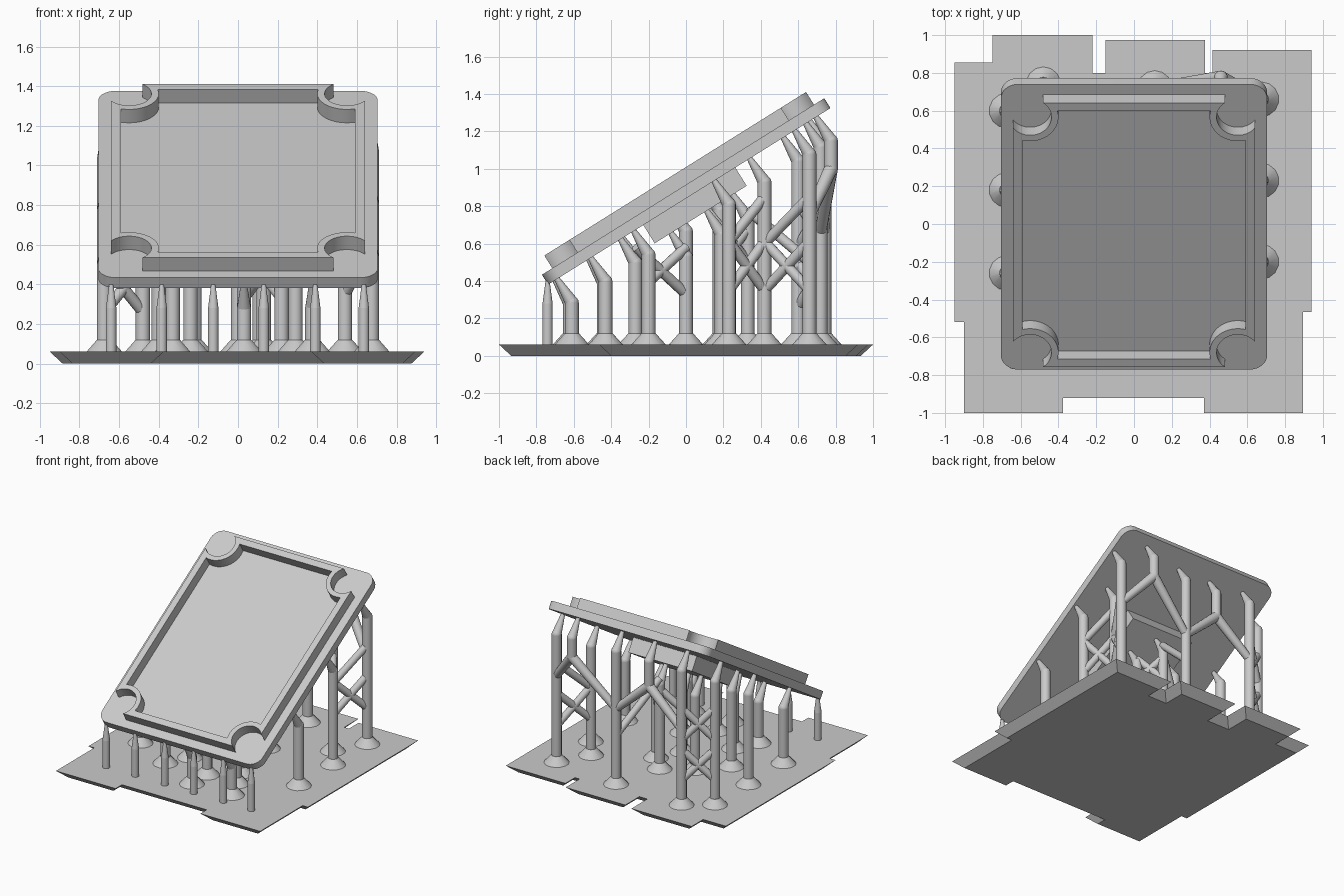
import bpy, bmesh
from math import pi, asin, sin, cos, radians
from mathutils import Matrix, Vector

if "Cube" in bpy.data.objects:
    bpy.data.objects.remove(bpy.data.objects["Cube"])

grey = bpy.data.materials.new("light_grey")
grey.use_nodes = True
COLOUR = (0.59, 0.59, 0.59, 1)
grey.diffuse_color = COLOUR
grey.node_tree.nodes["Principled BSDF"].inputs["Base Color"].default_value = COLOUR

TILT = radians(32)
PANEL = Matrix.Translation((0, 0.0175, 0.8525)) @ Matrix.Rotation(TILT, 4, 'X')
RAFT_TOP = 0.06


def finish(name, bm, matrix=None):
    """Turn a bmesh into a named, shaded object."""
    bmesh.ops.recalc_face_normals(bm, faces=bm.faces)
    mesh = bpy.data.meshes.new(name)
    bm.to_mesh(mesh)
    bm.free()
    mesh.materials.append(grey)
    ob = bpy.data.objects.new(name, mesh)
    bpy.context.collection.objects.link(ob)
    if matrix:
        ob.matrix_world = matrix
    bpy.ops.object.select_all(action='DESELECT')
    ob.select_set(True)
    bpy.context.view_layer.objects.active = ob
    bpy.ops.object.shade_smooth_by_angle(angle=radians(35))


def ring(bm, loop, z):
    return [bm.verts.new((x, y, z)) for x, y in loop]


def skin(bm, a, b):
    for i in range(len(a)):
        j = (i + 1) % len(a)
        bm.faces.new((a[i], a[j], b[j], b[i]))


def prism(name, low, high, z0, z1, matrix=None):
    bm = bmesh.new()
    a, b = ring(bm, low, z0), ring(bm, high, z1)
    skin(bm, a, b)
    bm.faces.new(a)
    bm.faces.new(b)
    finish(name, bm, matrix)


def mirror_quadrant(pts):
    """Repeat a corner, listed counter-clockwise, in all four quadrants."""
    out = list(pts)
    out += [(-x, y) for x, y in reversed(pts)]
    out += [(-x, -y) for x, y in pts]
    out += [(x, -y) for x, y in reversed(pts)]
    return out


def arc(cx, cy, r, a0, a1, n):
    return [(cx + r * cos(a0 + (a1 - a0) * i / n), cy + r * sin(a0 + (a1 - a0) * i / n))
            for i in range(n + 1)]


# Panel plate with rounded corners
rounded = mirror_quadrant(arc(0.615, 0.8, 0.09, 0, pi / 2, 8))
prism("panel_plate", rounded, rounded, 0, 0.062, PANEL)


# Raised rim with scooped corners
def scooped(edge, radius):
    e = asin((0.09 - edge) / radius)
    return mirror_quadrant(arc(0.55, 0.735, radius, 1.5 * pi + e, pi - e, 20))


bm = bmesh.new()
outer, inner = scooped(0, 0.113), scooped(0.05, 0.15)
loops = [ring(bm, outer, 0.06), ring(bm, outer, 0.142),
         ring(bm, inner, 0.142), ring(bm, inner, 0.06)]
for i in range(4):
    skin(bm, loops[i], loops[(i + 1) % 4])
finish("panel_rim", bm, PANEL)

# Block on the back of the panel
BX, BV, BD = 0.28, 0.29, 0.115
block = mirror_quadrant([(BX, BV)])
prism("back_block", block, block, -BD, 0.002, PANEL)

# Raft: stepped outline, undercut all round
outline = [(-0.95, 0.855), (-0.95, -0.52), (-0.9, -0.52), (-0.9, -1), (-0.375, -1),
           (-0.375, -0.92), (0.37, -0.92), (0.37, -1), (0.895, -1), (0.895, -0.465),
           (0.94, -0.465), (0.94, 0.92), (0.415, 0.92), (0.415, 0.8), (0.375, 0.8),
           (0.375, 0.975), (-0.15, 0.975), (-0.15, 0.8), (-0.22, 0.8), (-0.22, 1),
           (-0.75, 1), (-0.75, 0.855)]


def inset(loop, d):
    out = []
    for i, p in enumerate(loop):
        p, a, b = Vector(p), Vector(loop[i - 1]), Vector(loop[(i + 1) % len(loop)])
        d0, d1 = (p - a).normalized(), (b - p).normalized()
        out.append(tuple(p + d * Vector((-d0.y - d1.y, d0.x + d1.x))))
    return out


prism("raft", inset(outline, 0.065), outline, 0, RAFT_TOP)

feet, shafts, tips, braces = [bmesh.new() for _ in range(4)]


def rod(bm, a, b, r0, r1):
    """Round rod from a to b, tapering from r0 to r1."""
    a, b = Vector(a), Vector(b)
    d = b - a
    m = Matrix.Translation((a + b) / 2) @ d.to_track_quat('Z', 'Y').to_matrix().to_4x4()
    bmesh.ops.create_cone(bm, cap_ends=True, segments=14, radius1=r0, radius2=r1,
                          depth=d.length, matrix=m)


def ball(p):
    bmesh.ops.create_uvsphere(shafts, u_segments=14, v_segments=8, radius=0.037,
                              matrix=Matrix.Translation(p))


DOWN = Vector((0, sin(TILT), -cos(TILT)))
TIP = 0.15


def column(x, y, base=RAFT_TOP):
    """Upright with a tapered tip that meets the panel, or its block, square on."""
    v = (y - TIP * DOWN.y - PANEL.translation.y) / cos(TILT)
    touch = PANEL @ Vector((x, v, 0))
    vb = v - BD * DOWN.y / cos(TILT)
    if abs(x) < BX and abs(vb) < BV:
        touch = PANEL @ Vector((x, vb, -BD))
    bend = touch + DOWN * TIP
    rod(shafts, (x, y, base), bend, 0.037, 0.037)
    ball(bend)
    rod(tips, bend, touch - DOWN * 0.01, 0.036, 0.014)


# Columns standing on the raft, each with a flared foot
sides = [(-0.675, -0.26), (-0.675, 0.18), (-0.675, 0.6),
         (0.675, -0.2), (0.675, 0.23), (0.675, 0.66)]
back = [(-0.48, 0.74), (0.11, 0.72)]
inner_back = [(0.54, 0.42), (0, 0.33), (0.13, 0.19), (-0.22, 0.2)]
middle = [(0.375, -0.61), (0.03, -0.62), (-0.33, -0.44), (0.03, -0.43), (0.29, -0.43),
          (-0.24, -0.26), (0.22, -0.27), (-0.4, 0), (0.03, 0)]
for x, y in sides + back + inner_back + middle:
    rod(feet, (x, y, RAFT_TOP), (x, y, RAFT_TOP + 0.06), 0.092, 0.038)
    column(x, y)

# Hanging columns carried by sloping arms from their neighbours
for (x, y, z), arms in [((0.46, 0.775, 1.0), [(*sides[5], 0.75), (*back[1], 0.66)]),
                        ((-0.18, 0.72, 0.92), [(*back[1], 0.66), (*back[0], 0.66)])]:
    column(x, y, z)
    ball((x, y, z))
    for arm in arms:
        rod(braces, arm, (x, y, z), 0.03, 0.037)

# Front row of thin pointed pins
for x in (-0.64, -0.385, -0.125, 0.13, 0.39, 0.635):
    rod(shafts, (x, -0.74, RAFT_TOP), (x, -0.74, 0.28), 0.027, 0.027)
    rod(tips, (x, -0.74, 0.28), (x, -0.74, 0.4), 0.027, 0.011)


# Crossed and single braces between neighbouring columns
def single(a, z0, b, z1):
    rod(braces, (*a, z0), (*b, z1), 0.028, 0.028)


def cross(a, b, z0, z1):
    single(a, z0, b, z1)
    single(b, z0, a, z1)


cross(sides[4], inner_back[0], 0.35, 0.61)
cross(inner_back[0], sides[5], 0.35, 0.61)
cross(sides[2], back[0], 0.26, 0.5)
cross(sides[2], back[0], 0.58, 0.83)
cross((0.22, -0.27), (0.03, 0), 0.33, 0.58)
cross(inner_back[2], inner_back[1], 0.5, 0.68)
single(sides[4], 0.61, inner_back[0], 0.85)
single(inner_back[0], 0.6, sides[5], 0.85)
single(back[1], 0.45, inner_back[1], 0.78)
single(inner_back[3], 0.45, inner_back[1], 0.7)

finish("support_feet", feet)
finish("support_columns", shafts)
finish("support_tips", tips)
finish("support_braces", braces)
